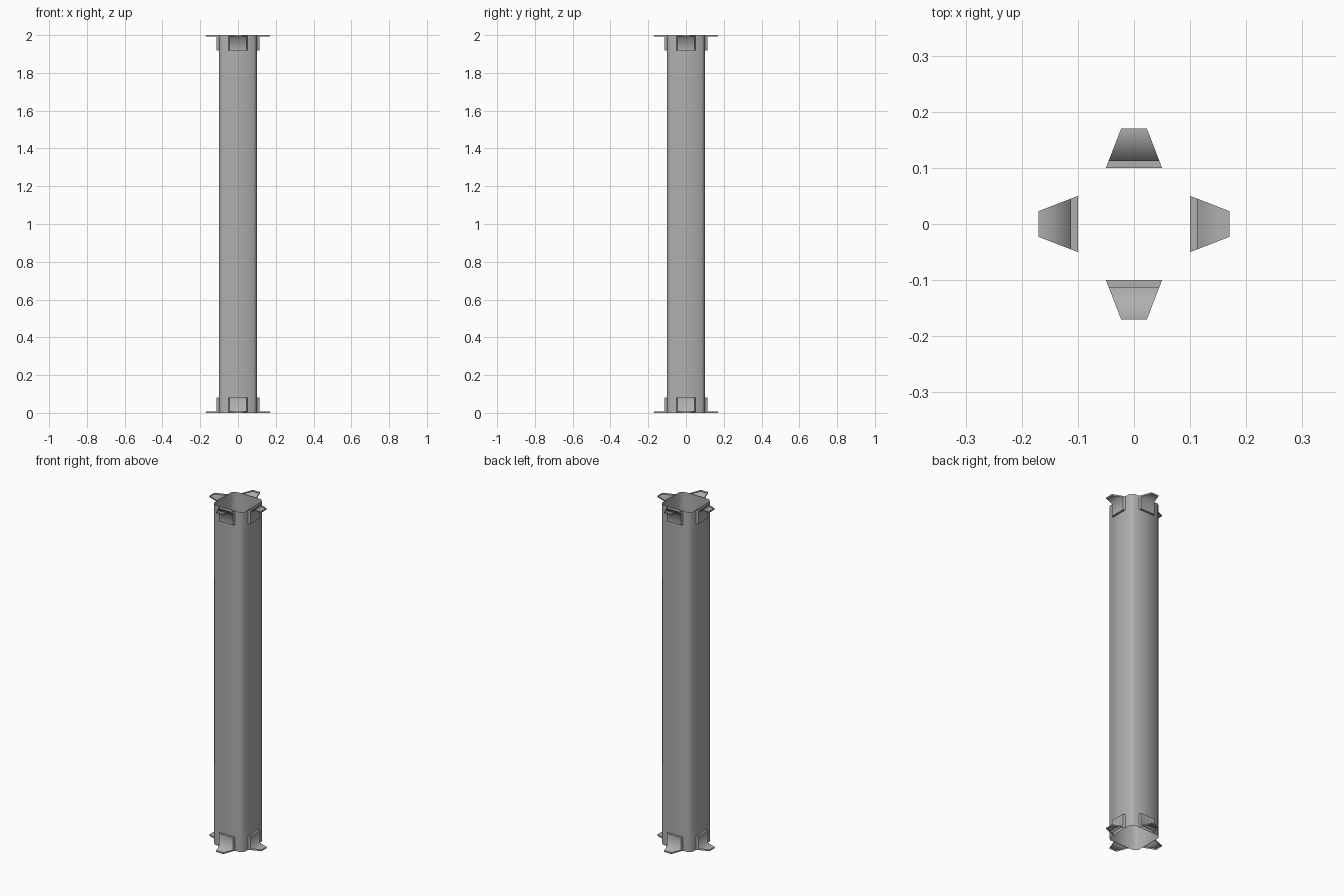
import bpy, bmesh, math
from mathutils import Matrix

if "Cube" in bpy.data.objects:
    bpy.data.objects.remove(bpy.data.objects["Cube"])

H, R, C = 2.0, 0.1, 0.02      # post height, half width, corner cut

# Darker grey for the whole model
grey = bpy.data.materials.new("dark_grey")
grey.diffuse_color = (0.43, 0.43, 0.43, 1)
grey.use_nodes = True
grey.node_tree.nodes["Principled BSDF"].inputs["Base Color"].default_value = grey.diffuse_color


def make_object(name, bm):
    mesh = bpy.data.meshes.new(name)
    bm.to_mesh(mesh)
    bm.free()
    mesh.materials.append(grey)
    ob = bpy.data.objects.new(name, mesh)
    bpy.context.collection.objects.link(ob)
    for p in mesh.polygons:
        p.use_smooth = True
    return ob


# Hollow square post with softened corners, open at both ends
bm = bmesh.new()
rings = ([], [])
for i in range(4):
    c, s = round(math.cos(i * math.pi / 2)), round(math.sin(i * math.pi / 2))
    for x, y in ((R, R - C), (R - C, R)):
        for ring, z in zip(rings, (0, H)):
            ring.append(bm.verts.new((c * x - s * y, s * x + c * y, z)))
low, high = rings
for i in range(8):
    j = (i + 1) % 8
    bm.faces.new((low[i], low[j], high[j], high[i]))
make_object("post", bm)


# Mounting bracket: wall plate with a tapering foot, open where it touches
def bracket(name, angle, top):
    bm = bmesh.new()
    profile = [(0.1, 0.082), (0.1125, 0.082), (0.1125, 0.008), (0.17, 0.008), (0.17, 0)]

    def half(d):
        return 0.05 - (d - 0.1) / 0.07 * 0.027

    a, b = [[bm.verts.new((s * half(d), -d, z)) for d, z in profile] for s in (-1, 1)]
    for i in range(4):
        bm.faces.new((a[i], a[i + 1], b[i + 1], b[i]))
    # Side walls of plate and foot, wound to face outward
    for s, row in ((-1, a), (1, b)):
        heel = bm.verts.new((s * half(0.1), -0.1, 0))
        for wall in ((row[0], row[1], row[2], heel), (heel, row[2], row[3], row[4])):
            bm.faces.new(wall[::-1] if s < 0 else wall)
    bm.normal_update()
    # Sharp rims, smooth bend between plate and foot
    bend = {a[2], b[2]}
    sharp = [e for e in bm.edges if len(e.link_faces) == 2
             and set(e.verts) != bend and e.calc_face_angle(0) > 0.6]
    bmesh.ops.split_edges(bm, edges=sharp)
    if top:
        for v in bm.verts:
            v.co.z = H - v.co.z
        bmesh.ops.reverse_faces(bm, faces=bm.faces)
    bmesh.ops.rotate(bm, verts=bm.verts, matrix=Matrix.Rotation(angle, 3, 'Z'))
    make_object(name, bm)


for i, side in enumerate(("front", "right", "back", "left")):
    bracket("lower_bracket_" + side, i * math.pi / 2, False)
    bracket("upper_bracket_" + side, i * math.pi / 2, True)
